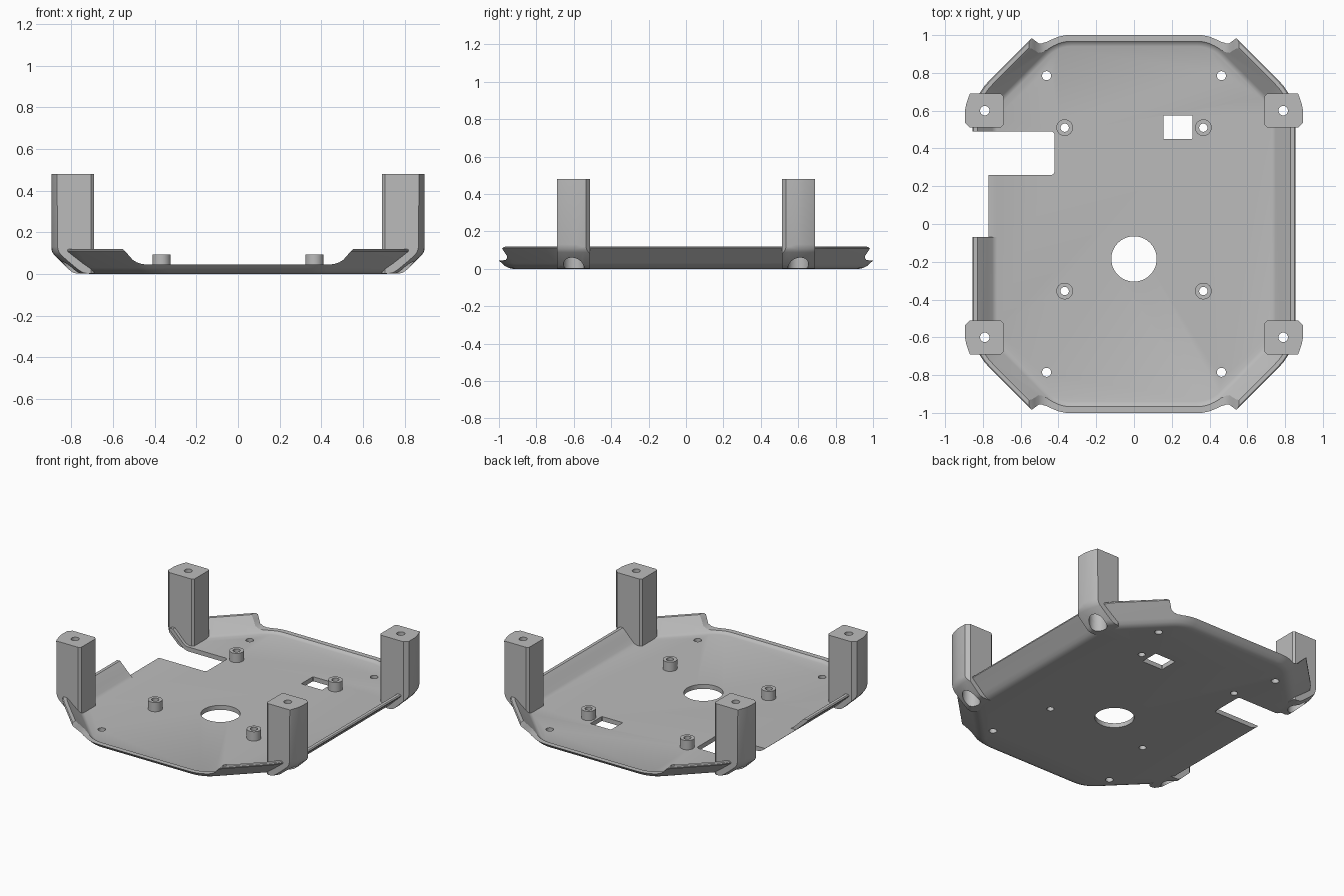
import bpy
import math

if "Cube" in bpy.data.objects:
    bpy.data.objects.remove(bpy.data.objects["Cube"], do_unlink=True)

grey = bpy.data.materials.new("plain grey")
grey.use_nodes = True
COLOR = (0.5, 0.5, 0.5, 1)
grey.diffuse_color = COLOR
grey.node_tree.nodes["Principled BSDF"].inputs["Base Color"].default_value = COLOR


def loft(name, rings):
    """Closed solid through rings of equal point count, capped at both ends."""
    n = len(rings[0])
    verts = [p for ring in rings for p in ring]
    faces = [tuple(reversed(range(n))),
             tuple(range(len(verts) - n, len(verts)))]
    for r in range(len(rings) - 1):
        a, b = r * n, (r + 1) * n
        faces += [(a + i, a + (i + 1) % n, b + (i + 1) % n, b + i) for i in range(n)]
    mesh = bpy.data.meshes.new(name)
    mesh.from_pydata(verts, [], faces)
    mesh.materials.append(grey)
    obj = bpy.data.objects.new(name, mesh)
    bpy.context.collection.objects.link(obj)
    return obj


def prism(name, pts, z0, z1):
    return loft(name, [[(x, y, z) for x, y in pts] for z in (z0, z1)])


def cylinder(name, x, y, r, z0, z1, n=40):
    angles = [math.tau * i / n for i in range(n)]
    return prism(name, [(x + r * math.cos(a), y + r * math.sin(a)) for a in angles], z0, z1)


def round_rect(x0, x1, y0, y1, r, steps=5):
    pts = []
    for k, (x, y) in enumerate([(x1 - r, y1 - r), (x0 + r, y1 - r),
                                (x0 + r, y0 + r), (x1 - r, y0 + r)]):
        for i in range(steps + 1):
            a = math.pi / 2 * (k + i / steps)
            pts.append((x + r * math.cos(a), y + r * math.sin(a)))
    return pts


def boolean(target, tool, operation="DIFFERENCE"):
    """Apply a boolean and discard its tool."""
    tool.hide_render = True
    mod = target.modifiers.new("cut", "BOOLEAN")
    mod.object, mod.operation, mod.solver = tool, operation, "EXACT"
    bpy.context.view_layer.objects.active = target
    bpy.ops.object.modifier_apply(modifier=mod.name)
    bpy.data.objects.remove(tool, do_unlink=True)


def finish(obj):
    bpy.ops.object.select_all(action="DESELECT")
    obj.select_set(True)
    bpy.context.view_layer.objects.active = obj
    bpy.ops.object.shade_smooth_by_angle(angle=math.radians(28))


# Rounded octagon outline, grown outward by d at height z
SIDE, END, DIAG, R = 0.74, 0.955, 0.964, 0.18


def outline(d, z, steps=6):
    s, e, g = SIDE - R, END - R, (DIAG - R) * math.sqrt(2)
    centres = [(s, g - s, 0), (g - e, e, 1), (e - g, e, 2), (-s, g - s, 3),
               (-s, s - g, 4), (e - g, -e, 5), (g - e, -e, 6), (s, s - g, 7)]
    ring = []
    for x, y, k in centres:
        for i in range(steps + 1):
            a = math.pi / 4 * (k + i / steps)
            ring.append((x + (R + d) * math.cos(a), y + (R + d) * math.sin(a), z))
    return ring


# Tray: flared outer wall, rounded rim, inner wall and floor
profile = [(-0.03, 0), (-0.008, 0.004), (0.012, 0.014), (0.03, 0.03),
           (0.114, 0.108), (0.115, 0.115), (0.109, 0.12), (0.088, 0.12),
           (0.082, 0.115), (0.01, 0.043), (0, 0.035), (-0.015, 0.03)]
tray = loft("tray", [outline(d, z) for d, z in profile])

# Low front and back lips with curved ramps up to the corner walls
ramp = [(0.43, 0.045), (0.46, 0.047), (0.485, 0.055), (0.505, 0.067),
        (0.525, 0.09), (0.54, 0.107), (0.558, 0.123), (0.56, 0.3)]
lip_line = ramp + [(-x, z) for x, z in reversed(ramp)]
boolean(tray, loft("lip_cutter", [[(x, y, z) for x, z in lip_line] for y in (1.2, -1.2)]))

# Opening in the right side, trimmed floor edge and missing wall
boolean(tray, prism("slot_cutter", round_rect(-1.2, -0.42, 0.26, 0.49, 0.02), -0.1, 0.3))
boolean(tray, prism("edge_cutter", round_rect(-1.2, -0.775, -0.07, 0.488, 0.001, 1), -0.1, 0.3))
boolean(tray, prism("wall_cutter", round_rect(-1.2, -0.70, -0.07, 0.488, 0.001, 1), 0.0302, 0.3))

# Floor window and holes
boolean(tray, prism("window_cutter", round_rect(0.155, 0.31, 0.45, 0.575, 0.003, 1), -0.1, 0.3))
boolean(tray, cylinder("centre_cutter", 0, -0.185, 0.12, -0.1, 0.3, 64))
for sx in (1, -1):
    for sy in (1, -1):
        boolean(tray, cylinder("hole_cutter", 0.463 * sx, 0.785 * sy, 0.024, -0.1, 0.3))

for sx, side in ((1, "left"), (-1, "right")):
    for sy, end in ((1, "back"), (-1, "front")):
        # Standoffs with through holes
        x, y = 0.367 * sx, 0.51 if sy > 0 else -0.355
        standoff = cylinder(f"{end}_{side}_standoff", x, y, 0.044, 0.015, 0.092)
        for part in (tray, standoff):
            boolean(part, cylinder("bore_cutter", x, y, 0.022, -0.1, 0.3))
        finish(standoff)

        # Corner posts, chamfered outside and flared to follow the tray
        section = [(0.69, 0.525), (0.705, 0.512), (0.87, 0.512), (0.895, 0.535),
                   (0.895, 0.662), (0.868, 0.69), (0.705, 0.69), (0.69, 0.677)]
        pts = [(px * sx, py * sy) for px, py in section]
        if sx * sy < 0:
            pts.reverse()
        post = prism(f"{end}_{side}_post", pts, -0.05, 0.48)
        flare = [(0.03, 0.001), (0.052, 0.006), (0.07, 0.02), (0.14, 0.088),
                 (0.152, 0.105), (0.158, 0.13), (0.16, 0.6)]
        boolean(post, loft("flare_tool", [outline(d, z) for d, z in flare]), "INTERSECT")

        # Screw hole and wide bore from below
        for part in (tray, post):
            boolean(part, cylinder("screw_cutter", 0.79 * sx, 0.6 * sy, 0.025, -0.1, 0.6))
            boolean(part, cylinder("head_cutter", 0.79 * sx, 0.6 * sy, 0.055, -0.1, 0.2))
        finish(post)

finish(tray)
